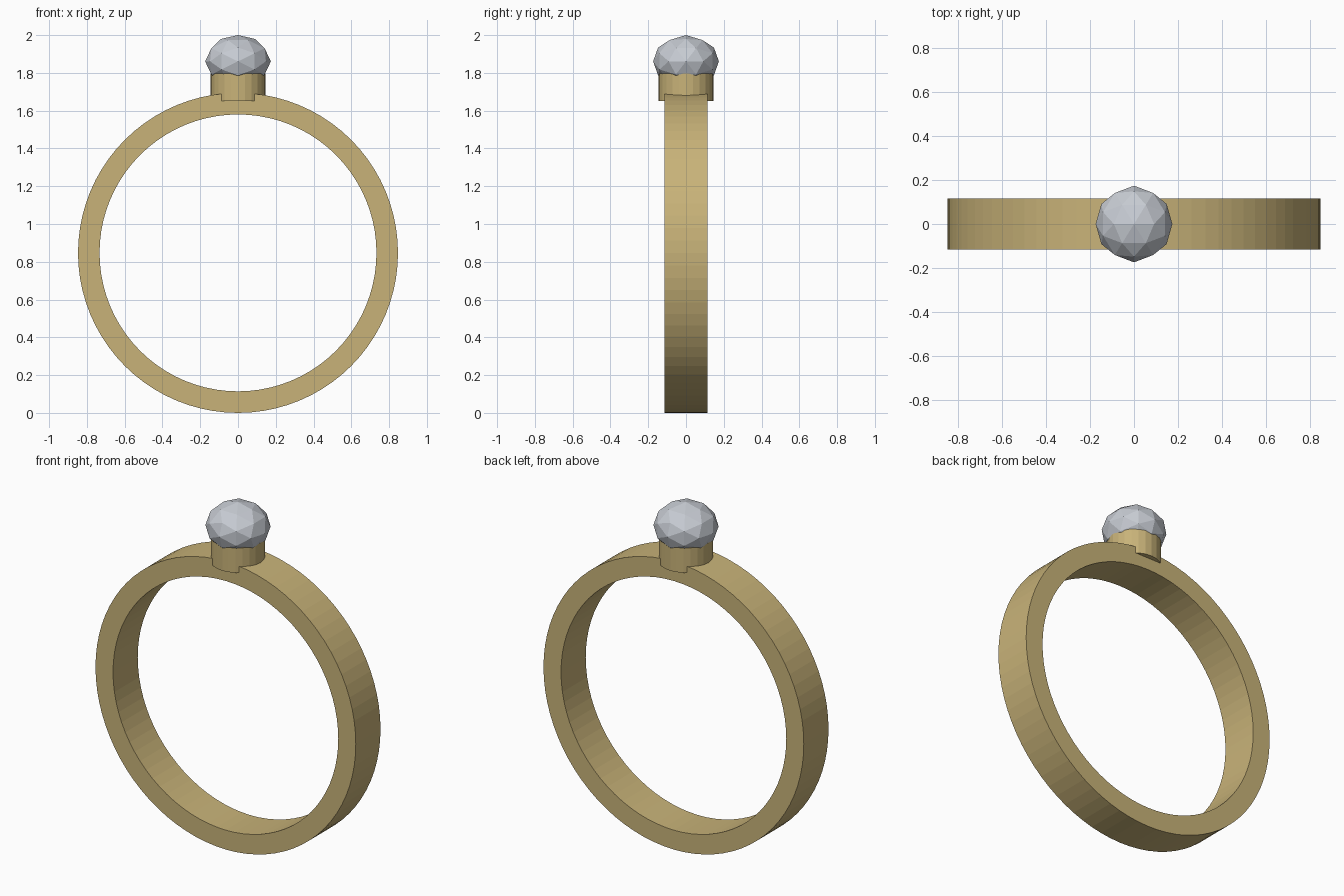
import bpy, bmesh, math
from mathutils import Vector

cube = bpy.data.objects.get("Cube")
if cube:
    bpy.data.objects.remove(cube, do_unlink=True)


def make_material(name, color):
    mat = bpy.data.materials.new(name)
    mat.use_nodes = True
    mat.diffuse_color = (*color, 1)
    mat.node_tree.nodes["Principled BSDF"].inputs["Base Color"].default_value = (*color, 1)
    return mat


gold = make_material("pale gold", (0.58, 0.45, 0.19))
silver = make_material("silver crystal", (0.57, 0.60, 0.65))


def add_object(name, bm, mat, location):
    bmesh.ops.recalc_face_normals(bm, faces=bm.faces)
    mesh = bpy.data.meshes.new(name)
    bm.to_mesh(mesh)
    bm.free()
    mesh.materials.append(mat)
    obj = bpy.data.objects.new(name, mesh)
    obj.location = location
    bpy.context.collection.objects.link(obj)
    return obj


# Band: a rectangular profile spun around the y axis
OUTER, INNER, HALF_WIDTH, SEGMENTS = 0.847, 0.733, 0.115, 80
bm = bmesh.new()
profile = [(INNER, -HALF_WIDTH), (OUTER, -HALF_WIDTH), (OUTER, HALF_WIDTH), (INNER, HALF_WIDTH)]
verts = [bm.verts.new((r, y, 0)) for r, y in profile]
edges = [bm.edges.new((verts[i], verts[(i + 1) % 4])) for i in range(4)]
bmesh.ops.spin(bm, geom=verts + edges, cent=(0, 0, 0), axis=(0, 1, 0),
               angle=math.tau, steps=SEGMENTS, use_merge=True)
bmesh.ops.remove_doubles(bm, verts=bm.verts, dist=0.0001)
add_object("ring_band", bm, gold, (0, 0, OUTER))

# Setting: a short cylinder sunk into the top of the band
bm = bmesh.new()
bmesh.ops.create_cone(bm, cap_ends=True, segments=24, radius1=0.145, radius2=0.145, depth=0.146)
add_object("stone_setting", bm, gold, (0, 0, 1.724))

# Stone: an icosahedron with an edge on top, split once and flattened
bm = bmesh.new()
phi = (1 + math.sqrt(5)) / 2
for a in (-1, 1):
    for b in (-phi, phi):
        for corner in ((a, 0, b), (0, b, a), (b, a, 0)):
            bm.verts.new(corner)
bmesh.ops.convex_hull(bm, input=bm.verts)
bmesh.ops.subdivide_edges(bm, edges=bm.edges[:], cuts=1, use_grid_fill=True)
for v in bm.verts:
    v.co = v.co.normalized() * 0.174
    v.co.z *= 0.8
add_object("faceted_stone", bm, silver, (0, 0, 1.861))
